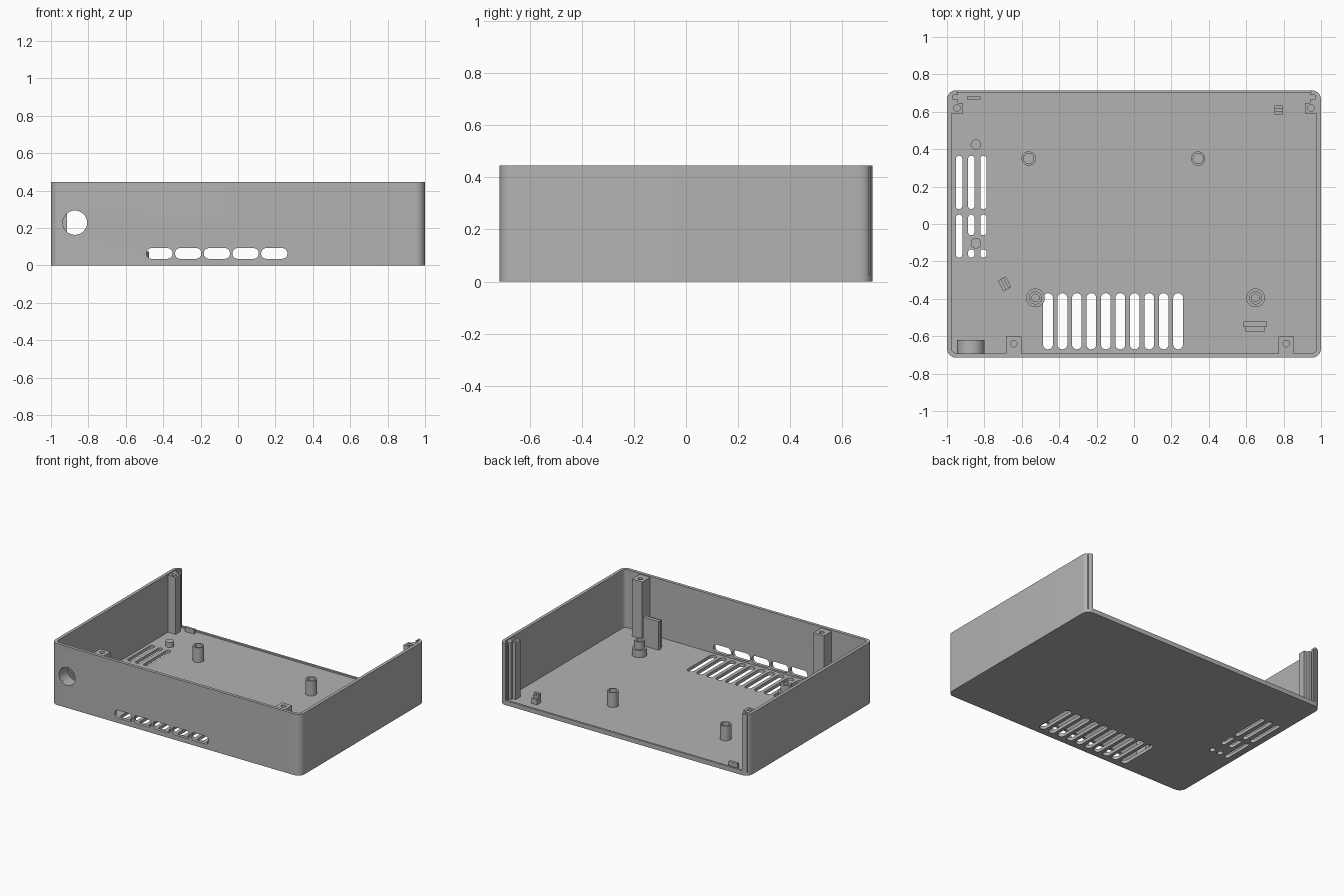
import bpy, bmesh, math
from mathutils import Matrix, Vector

if "Cube" in bpy.data.objects:
    bpy.data.objects.remove(bpy.data.objects["Cube"])

GREY = (0.45, 0.45, 0.45, 1)
mat = bpy.data.materials.new("plain grey")
mat.use_nodes = True
mat.diffuse_color = GREY
mat.node_tree.nodes["Principled BSDF"].inputs["Base Color"].default_value = GREY

W, D, H = 1.0, 0.715, 0.445      # half width, half depth, height
T, FLOOR = 0.023, 0.023          # wall and floor thickness


def finish(name, bm):
    bmesh.ops.recalc_face_normals(bm, faces=bm.faces)
    mesh = bpy.data.meshes.new(name)
    bm.to_mesh(mesh)
    bm.free()
    mesh.materials.append(mat)
    ob = bpy.data.objects.new(name, mesh)
    bpy.context.collection.objects.link(ob)
    return ob


def prism(bm, x0, x1, y0, y1, z0, z1, r=0.0, steps=8):
    """Upright block with optional rounded vertical corners."""
    pts = []
    corners = [(x1 - r, y1 - r), (x0 + r, y1 - r), (x0 + r, y0 + r), (x1 - r, y0 + r)]
    for i, (cx, cy) in enumerate(corners):
        for k in range(steps + 1 if r else 1):
            a = math.pi / 2 * (i + k / steps)
            pts.append((cx + r * math.cos(a), cy + r * math.sin(a)))
    lo = [bm.verts.new((x, y, z0)) for x, y in pts]
    hi = [bm.verts.new((x, y, z1)) for x, y in pts]
    bm.faces.new(lo)
    bm.faces.new(hi)
    for i in range(len(pts)):
        j = (i + 1) % len(pts)
        bm.faces.new((lo[i], lo[j], hi[j], hi[i]))
    return lo + hi


def block(name, *dims, r=0.0):
    bm = bmesh.new()
    prism(bm, *dims, r=r)
    return finish(name, bm)


def lathe(name, x, y, profile, n=32):
    """Turn a closed (radius, height) profile about a vertical axis."""
    bm = bmesh.new()
    rings = []
    for r, z in profile:
        if r == 0:
            rings.append([bm.verts.new((x, y, z))] * n)
        else:
            rings.append([bm.verts.new((x + r * math.cos(math.tau * i / n),
                                        y + r * math.sin(math.tau * i / n), z)) for i in range(n)])
    for a, b in zip(rings, rings[1:]):
        for i in range(n):
            j = (i + 1) % n
            bm.faces.new(list(dict.fromkeys((a[i], a[j], b[j], b[i]))))
    return finish(name, bm)


def smooth(ob):
    bpy.ops.object.select_all(action='DESELECT')
    bpy.context.view_layer.objects.active = ob
    ob.select_set(True)
    bpy.ops.object.shade_smooth_by_angle(angle=math.radians(35))


def cut(ob, cutter):
    mod = ob.modifiers.new("cut", 'BOOLEAN')
    mod.operation, mod.solver, mod.object = 'DIFFERENCE', 'EXACT', cutter
    bpy.context.view_layer.objects.active = ob
    bpy.ops.object.modifier_apply(modifier=mod.name)
    bpy.data.objects.remove(cutter)


# Case shell: rounded tray with an open back
shell = block("case_shell", -W, W, -D, D, 0, H, r=0.05)
cut(shell, block("cavity", -W + T, W - T, -D + T, D - 0.015, FLOOR, 1, r=0.03))
cut(shell, block("back_opening", -0.95, 0.95, 0.6, 1, 0.033, 1))

# Vent slots and the round front hole
bm = bmesh.new()
for i in range(10):
    x = -0.46 + i * 0.0773
    prism(bm, x - 0.026, x + 0.026, -0.67, -0.37, -0.05, 0.03, r=0.0255)
side_rows = {-0.935: [(0.08, 0.365), (-0.18, 0.05)],
             -0.87: [(0.08, 0.365), (-0.06, 0.05), (-0.18, -0.135)],
             -0.805: [(0.08, 0.365), (-0.06, 0.05), (-0.18, -0.135)]}
for x, spans in side_rows.items():
    for y0, y1 in spans:
        prism(bm, x - 0.017, x + 0.017, y0, y1, -0.05, 0.03, r=0.0165)
to_front = Matrix.Rotation(math.radians(90), 4, 'X')
for i in range(5):
    x = -0.42 + i * 0.1535
    vs = prism(bm, x - 0.07, x + 0.07, 0.035, 0.092, 0.68, 0.8, r=0.027)
    bmesh.ops.transform(bm, matrix=to_front, verts=vs)
vs = prism(bm, -0.937, -0.807, 0.163, 0.293, 0.6, 0.8, r=0.0649)
bmesh.ops.transform(bm, matrix=to_front, verts=vs)
cut(shell, finish("slot_cutter", bm))
smooth(shell)

# Collar behind the round front hole
collar = lathe("hole_collar", 0, 0, [(0.065, 0), (0.074, 0), (0.074, 0.075), (0.065, 0.075), (0.065, 0)], 36)
collar.data.transform(Matrix.Translation((-0.872, -0.62, 0.228)) @ to_front)
smooth(collar)


# Screw posts along the front wall and in the back corners
def post(name, x0, x1, y0, y1, hx, hy):
    ob = block(name, x0, x1, y0, y1, FLOOR - 0.01, H - 0.008)
    cut(ob, block("screw_hole", hx - 0.017, hx + 0.017, hy - 0.017, hy + 0.017, 0.3, 1, r=0.0169))


post("front_post_right", -0.685, -0.602, -0.70, -0.602, -0.643, -0.64)
post("front_post_left", 0.773, 0.856, -0.70, -0.602, 0.814, -0.64)
for side, s in (("left", 1), ("right", -1)):
    xs = sorted((s * 0.985, s * 0.915))
    post("back_post_" + side, *xs, 0.592, 0.647, s * 0.947, 0.62)
    # Guide rail that holds the back panel
    bm = bmesh.new()
    prism(bm, *sorted((s * 0.985, s * 0.967)), 0.64, 0.705, FLOOR, H - 0.008)
    prism(bm, *sorted((s * 0.967, s * 0.94)), 0.647, 0.665, FLOOR, H - 0.008)
    prism(bm, *sorted((s * 0.975, s * 0.942)), 0.69, 0.705, FLOOR, H - 0.008)
    finish("panel_rail_" + side, bm)

# Board standoffs: plain at the back, stepped at the front
for side, x in (("left", 0.343), ("right", -0.563)):
    smooth(lathe("back_standoff_" + side, x, 0.35,
                 [(0.038, 0.015), (0.038, 0.13), (0.027, 0.13), (0.027, 0.04), (0, 0.04)]))
for side, x in (("left", 0.65), ("right", -0.527)):
    smooth(lathe("front_standoff_" + side, x, -0.395,
                 [(0.05, 0.0235), (0.05, 0.075), (0.035, 0.075), (0.035, 0.13),
                  (0.02, 0.13), (0.02, 0.04), (0, 0.04)]))

# Locating pins between the side vents
for side, y in (("back", 0.425), ("front", -0.103)):
    smooth(lathe("locating_pin_" + side, -0.845, y, [(0.028, 0.0235), (0.028, 0.06), (0, 0.06)]))

# Upright support plate with its backing rib
bm = bmesh.new()
prism(bm, 0.585, 0.71, -0.55, -0.522, FLOOR - 0.01, 0.23)
prism(bm, 0.597, 0.698, -0.575, -0.55, FLOOR - 0.01, 0.22)
finish("support_plate", bm)


# Small stepped clips on the floor
def clip(name, x, y, length, angle):
    bm = bmesh.new()
    for off, top in ((-0.016, 0.09), (0, 0.08), (0.016, 0.06)):
        prism(bm, -length / 2, length / 2, off - 0.008, off + 0.008, FLOOR - 0.01, top)
    turn = Matrix.Translation((x, y, 0)) @ Matrix.Rotation(math.radians(angle), 4, 'Z')
    bm.transform(turn)
    finish(name, bm)


clip("back_clip", 0.775, 0.61, 0.045, 0)
clip("angled_clip", -0.692, -0.32, 0.065, 118)

# Low catch by the open back edge
block("back_catch", -0.893, -0.82, 0.665, 0.683, FLOOR - 0.01, 0.055)
